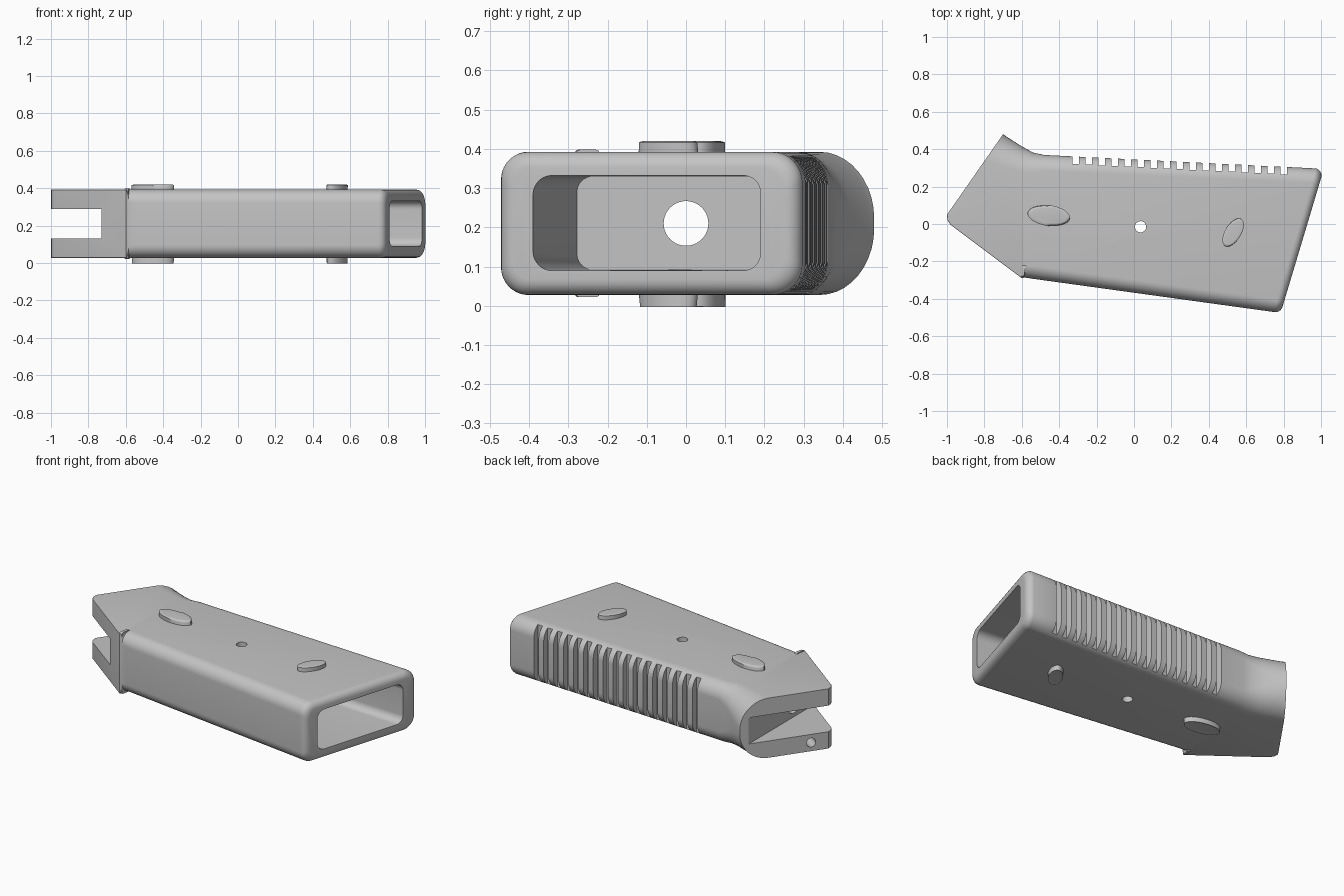
import bpy, bmesh, math
from mathutils import Vector, Matrix

if "Cube" in bpy.data.objects:
    bpy.data.objects.remove(bpy.data.objects["Cube"])

LOW, HIGH = 0.0275, 0.3925
MID = (LOW + HIGH) / 2

grey = bpy.data.materials.new("plain_grey")
grey.use_nodes = True
grey.diffuse_color = (0.55, 0.55, 0.55, 1)
grey.node_tree.nodes["Principled BSDF"].inputs["Base Color"].default_value = grey.diffuse_color


def finish(bm, name):
    bmesh.ops.recalc_face_normals(bm, faces=bm.faces)
    mesh = bpy.data.meshes.new(name)
    bm.to_mesh(mesh)
    bm.free()
    mesh.materials.append(grey)
    obj = bpy.data.objects.new(name, mesh)
    bpy.context.collection.objects.link(obj)
    return obj


def rounded_section(front, back, rf, rb, low, high, steps=10):
    """Upright rounded rectangle spanning two plan points."""
    front, back = Vector(front), Vector(back)
    along = (back - front).normalized()
    length = (back - front).length
    corners = ((rf, low + rf, rf, 180), (length - rb, low + rb, rb, 270),
               (length - rb, high - rb, rb, 0), (rf, high - rf, rf, 90))
    points = []
    for u, z, r, start in corners:
        for i in range(steps + 1):
            a = math.radians(start + 90 * i / steps)
            p = front + along * (u + r * math.cos(a))
            points.append((p.x, p.y, z + r * math.sin(a)))
    return points


def loft(name, sections):
    bm = bmesh.new()
    rings = [[bm.verts.new(p) for p in s] for s in sections]
    n = len(rings[0])
    for a, b in zip(rings, rings[1:]):
        for i in range(n):
            j = (i + 1) % n
            bm.faces.new((a[i], a[j], b[j], b[i]))
    bm.faces.new(rings[0])
    bm.faces.new(rings[-1])
    return finish(bm, name)


def box(name, size, centre):
    bm = bmesh.new()
    bmesh.ops.create_cube(bm, size=1, matrix=Matrix.Translation(centre) @ Matrix.Diagonal((*size, 1)))
    return finish(bm, name)


def rod(name, radius, start, end):
    start, end = Vector(start), Vector(end)
    turn = (end - start).to_track_quat("Z", "Y").to_matrix().to_4x4()
    bm = bmesh.new()
    bmesh.ops.create_cone(bm, cap_ends=True, segments=40, radius1=radius, radius2=radius,
                          depth=(end - start).length,
                          matrix=Matrix.Translation((start + end) / 2) @ turn)
    return finish(bm, name)


def cut(target, cutter):
    mod = target.modifiers.new("cut", "BOOLEAN")
    mod.operation = "DIFFERENCE"
    mod.solver = "EXACT"
    mod.object = cutter
    bpy.context.view_layer.objects.active = target
    bpy.ops.object.modifier_apply(modifier=mod.name)
    bpy.data.objects.remove(cutter)


# Grip body: sections from the slanted fork end to the open end
sections = [rounded_section(f, b, rf, rb, LOW, HIGH) for f, b, rf, rb in (
    ((-1.0, 0.05), (-0.7, 0.48), 0.003, 0.17),
    ((-0.997, 0.02), (-0.69, 0.473), 0.003, 0.168),
    ((-0.98, -0.005), (-0.68, 0.466), 0.003, 0.165),
    ((-0.6, -0.29), (-0.6, 0.415), 0.003, 0.14),
    ((-0.585, -0.286), (-0.54, 0.382), 0.065, 0.11),
    ((-0.54, -0.293), (-0.48, 0.369), 0.07, 0.085),
)]
end_front, end_back = Vector((0.744, -0.47)), Vector((0.974, 0.297))
along = (end_back - end_front).normalized()
outward = Vector((along.y, -along.x))
ROUND = 0.04
for i in range(7):
    a = math.radians(15 * i)
    inset, push = ROUND * (1 - math.cos(a)), outward * ROUND * math.sin(a)
    sections.append(rounded_section(end_front + push + along * inset,
                                    end_back + push - along * inset,
                                    0.07 - inset / 2, 0.08 - inset / 2,
                                    LOW + inset, HIGH - inset))
grip = loft("grip_body", sections)

# Hollow from the open end
cut(grip, loft("hollow_cutter", [
    rounded_section((0.908, -0.404), (1.082, 0.19), 0.05, 0.045, 0.09, 0.332),
    rounded_section((0.808, -0.39), (0.982, 0.19), 0.05, 0.045, 0.09, 0.332),
    rounded_section((-0.03, -0.278), (-0.03, 0.235), 0.04, 0.04, 0.092, 0.33)]))

# Fork slot, bolt passage, cross pin hole and blind detent hole
cut(grip, box("slot_cutter", (0.47, 1.4, 0.16), (-0.965, 0, MID)))
cut(grip, rod("passage_cutter", 0.057, (-0.85, 0, MID), (0.1, 0, MID)))
cut(grip, rod("pin_cutter", 0.03, (0.035, -0.015, -0.1), (0.035, -0.015, 0.6)))
cut(grip, rod("detent_cutter", 0.027, (-1.02, 0.19, 0.08), (-0.8, 0.035, 0.08)))

# Finger grooves along the back
for i in range(17):
    x = -0.312 + 0.0695 * i
    surface = 0.369 - (x + 0.48) * 0.0495
    cut(grip, box("groove_cutter", (0.034, 0.2, 0.6), (x, surface - 0.04 + 0.1, MID)))


# Oval raised pads on both flat sides
def pad(name, centre, half_length, half_width, degrees, side):
    bm = bmesh.new()
    bmesh.ops.create_cone(bm, cap_ends=True, segments=48, radius1=1, radius2=0.94, depth=0.04)
    place = (Matrix.Translation((*centre, MID + side * 0.19))
             @ Matrix.Rotation(math.radians(degrees), 4, "Z")
             @ Matrix.Diagonal((half_length, half_width, side, 1)))
    bm.transform(place)
    rim = [e for e in bm.edges if all(abs(v.co.z - MID) > 0.2 for v in e.verts)]
    bmesh.ops.bevel(bm, geom=rim, offset=0.011, segments=4, profile=0.5, affect="EDGES")
    return finish(bm, name)


parts = [grip]
for side, label in ((1, "upper"), (-1, "lower")):
    parts.append(pad(label + "_long_pad", (-0.455, 0.045), 0.115, 0.053, -8, side))
    parts.append(pad(label + "_short_pad", (0.53, -0.045), 0.085, 0.042, 60, side))

# Small lip at the front corner where the fork meets the grip
parts.append(loft("corner_lip", [
    rounded_section((-0.606, -0.284), (-0.596, -0.22), 0.01, 0.01, 0.022, 0.398, 4),
    rounded_section((-0.588, -0.28), (-0.578, -0.22), 0.01, 0.01, 0.022, 0.398, 4)]))

bpy.ops.object.select_all(action="DESELECT")
for part in parts:
    part.select_set(True)
bpy.context.view_layer.objects.active = grip
bpy.ops.object.shade_smooth_by_angle(angle=math.radians(30))
